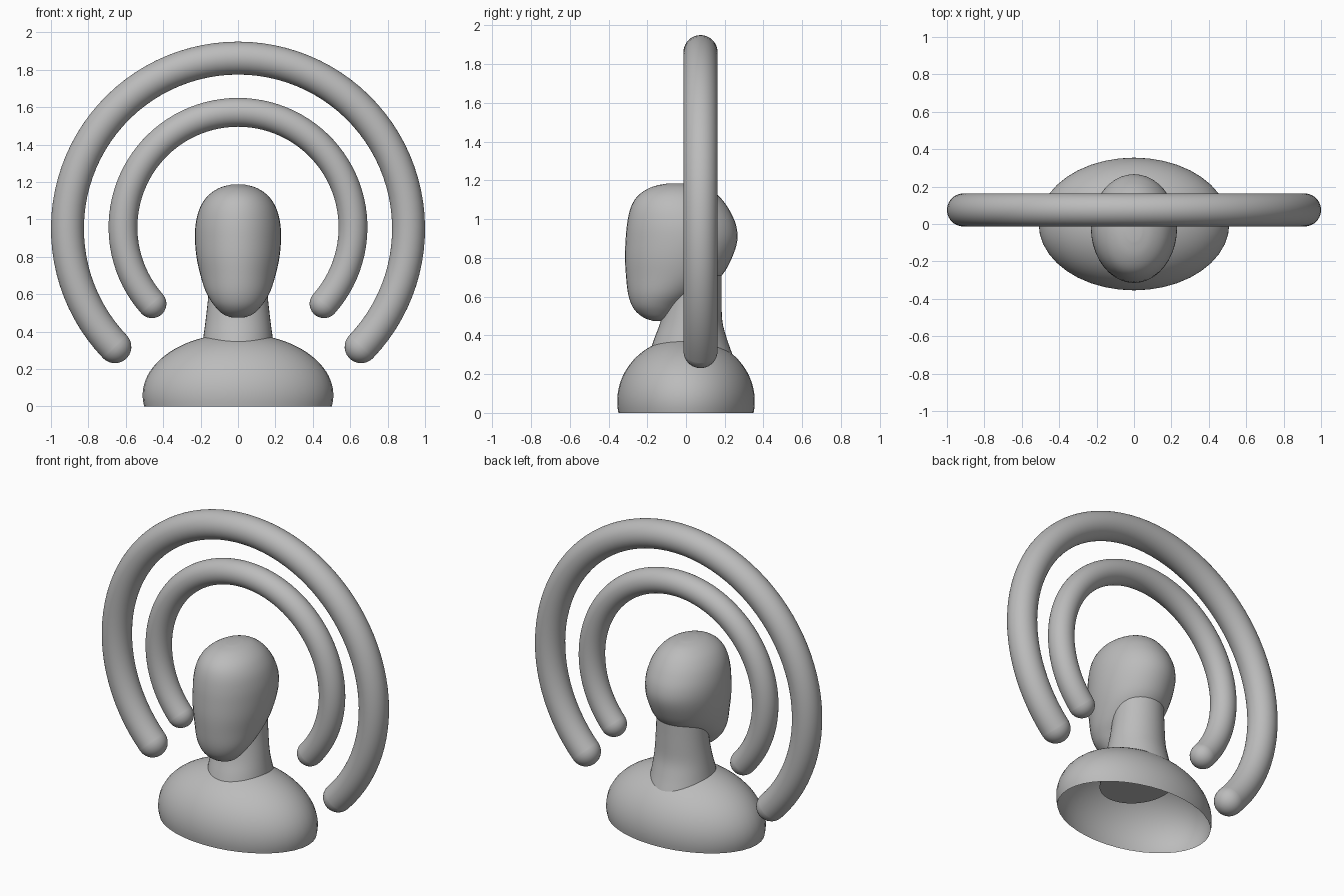
import bpy, bmesh
from math import sin, cos, pi, radians, asin
from mathutils import Vector

cube = bpy.data.objects.get("Cube")
if cube:
    bpy.data.objects.remove(cube, do_unlink=True)

grey = bpy.data.materials.new("plain grey")
grey.use_nodes = True
grey.diffuse_color = (0.5, 0.5, 0.5, 1)
grey.node_tree.nodes["Principled BSDF"].inputs["Base Color"].default_value = (0.5, 0.5, 0.5, 1)

SIDES = 40
TURN = [2 * pi * i / SIDES for i in range(SIDES)]


def loft(name, rings, cap_start=True, cap_end=True):
    """Skin a list of rings of points into one smooth surface."""
    bm = bmesh.new()
    loops = [[bm.verts.new(p) for p in ring] for ring in rings]
    for a, b in zip(loops, loops[1:]):
        for i in range(SIDES):
            j = (i + 1) % SIDES
            bm.faces.new((a[i], a[j], b[j], b[i]))
    if cap_start:
        bm.faces.new(loops[0][::-1])
    if cap_end:
        bm.faces.new(loops[-1])
    bmesh.ops.recalc_face_normals(bm, faces=bm.faces)
    mesh = bpy.data.meshes.new(name)
    bm.to_mesh(mesh)
    bm.free()
    mesh.materials.append(grey)
    obj = bpy.data.objects.new(name, mesh)
    bpy.context.collection.objects.link(obj)
    bpy.ops.object.select_all(action='DESELECT')
    obj.select_set(True)
    bpy.context.view_layer.objects.active = obj
    bpy.ops.object.shade_smooth_by_angle(angle=radians(50))
    return obj


def oval(z, front, back, half_width):
    """Horizontal ellipse between a front and a back y position."""
    mid, depth = (front + back) / 2, (back - front) / 2
    return [Vector((half_width * cos(t), mid + depth * sin(t), z)) for t in TURN]


def smooth_sections(rows, steps=4):
    """Catmull-Rom interpolation of section rows."""
    rows = [Vector(r) for r in rows]
    pts = [rows[0]] + rows + [rows[-1]]
    out = []
    for a, b, c, d in zip(pts, pts[1:], pts[2:], pts[3:]):
        for s in range(steps):
            t = s / steps
            out.append(b + 0.5 * t * (c - a + t * (2 * a - 5 * b + 4 * c - d
                                                   + t * (3 * (b - c) + d - a))))
    return [oval(*r) for r in out + [rows[-1]]]


# Head: z, front y, back y, half width
loft("head", smooth_sections([
    (0.475, -0.17, -0.13, 0.03),
    (0.49, -0.215, -0.08, 0.075),
    (0.52, -0.255, -0.04, 0.11),
    (0.56, -0.282, 0.0, 0.142),
    (0.62, -0.30, 0.08, 0.175),
    (0.71, -0.31, 0.185, 0.203),
    (0.80, -0.315, 0.237, 0.222),
    (0.89, -0.312, 0.265, 0.23),
    (0.97, -0.305, 0.258, 0.227),
    (1.045, -0.29, 0.225, 0.21),
    (1.10, -0.265, 0.187, 0.182),
    (1.14, -0.225, 0.145, 0.145),
    (1.17, -0.165, 0.09, 0.095),
    (1.185, -0.09, 0.02, 0.04),
]))

# Neck, flaring into the shoulders and ending inside them
loft("neck", smooth_sections([
    (0.21, -0.21, 0.27, 0.205),
    (0.30, -0.19, 0.24, 0.195),
    (0.38, -0.165, 0.212, 0.184),
    (0.47, -0.132, 0.188, 0.172),
    (0.58, -0.11, 0.184, 0.16),
    (0.72, -0.10, 0.184, 0.15),
]))

# Shoulders: hollow dome, open underneath
WIDE, DEEP, TALL, MIDDLE = 0.51, 0.355, 0.33, 0.06
low = -asin(MIDDLE / TALL)
dome = []
for k in range(25):
    a = low + (radians(89) - low) * k / 24
    dome.append(oval(MIDDLE + TALL * sin(a), -DEEP * cos(a), DEEP * cos(a), WIDE * cos(a)))
loft("shoulders", dome, cap_start=False)


def arch(name, centre_z, radius, tube, drop):
    """Round-ended tube bent around the head, dropping below its centre."""
    def ring(angle, shift, size):
        out = Vector((cos(angle), 0, sin(angle)))
        along = Vector((-sin(angle), 0, cos(angle)))
        base = Vector((0, 0.075, centre_z)) + out * radius + along * shift
        return [base + size * (out * cos(t) + Vector((0, 1, 0)) * sin(t)) for t in TURN]

    start, end = -radians(drop), pi + radians(drop)
    tips = [radians(d) for d in range(85, 0, -12)]
    rings = [ring(start, -tube * sin(t), tube * cos(t)) for t in tips]
    rings += [ring(start + (end - start) * k / 72, 0, tube) for k in range(73)]
    rings += [ring(end, tube * sin(t), tube * cos(t)) for t in reversed(tips)]
    loft(name, rings)


arch("outer_arch", 0.95, 0.912, 0.088, 43.8)
arch("inner_arch", 0.957, 0.615, 0.077, 41.6)
